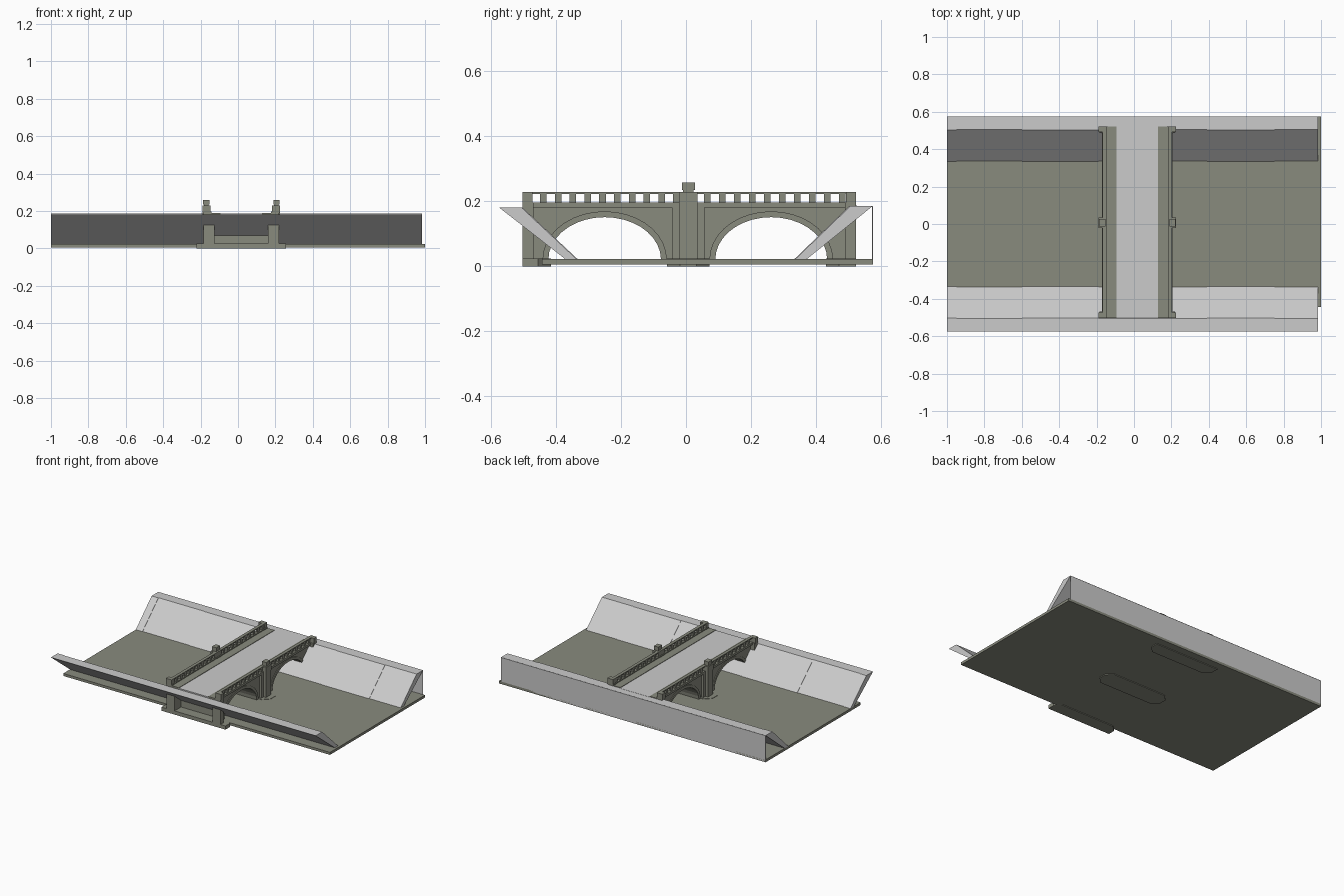
import bpy, bmesh, math

if "Cube" in bpy.data.objects:
    bpy.data.objects.remove(bpy.data.objects["Cube"])

def material(name, rgb):
    m = bpy.data.materials.new(name)
    m.diffuse_color = (*rgb, 1)
    m.use_nodes = True
    m.node_tree.nodes["Principled BSDF"].inputs["Base Color"].default_value = m.diffuse_color
    return m

STONE = material("weathered stone", (0.25, 0.256, 0.208))
GREY = material("pale concrete", (0.60, 0.60, 0.60))

def finish(name, bm, mat):
    bmesh.ops.recalc_face_normals(bm, faces=bm.faces)
    me = bpy.data.meshes.new(name)
    bm.to_mesh(me)
    bm.free()
    me.materials.append(mat)
    ob = bpy.data.objects.new(name, me)
    bpy.context.collection.objects.link(ob)
    return ob

def add_prism(bm, pts, a, b, axis="x"):
    """Extrude a closed profile: (y, z) along x, or (x, y) along z."""
    put = (lambda p, d: (d, p[0], p[1])) if axis == "x" else (lambda p, d: (p[0], p[1], d))
    lo = [bm.verts.new(put(p, a)) for p in pts]
    hi = [bm.verts.new(put(p, b)) for p in pts]
    bm.faces.new(lo)
    bm.faces.new(hi[::-1])
    n = len(pts)
    for i in range(n):
        bm.faces.new((lo[i], lo[(i + 1) % n], hi[(i + 1) % n], hi[i]))

def add_box(bm, x0, x1, y0, y1, z0, z1):
    add_prism(bm, [(y0, z0), (y1, z0), (y1, z1), (y0, z1)], min(x0, x1), max(x0, x1))

def box(name, mat, *dims):
    bm = bmesh.new()
    add_box(bm, *dims)
    return finish(name, bm, mat)

CX = 0.0175            # bridge centre line
Y0, Y1 = -0.502, 0.522  # bridge ends
MID = 0.007            # central pier
ARCHES = [(-0.25, 0.173), (0.262, 0.172)]
FLOOR = 0.021

# river bed
box("river_bed", STONE, -1, 1, -0.443, 0.575, 0.005, 0.022)

# sloping banks, in panels set slightly in and out so the seams show
SEAMS = [-1, -0.95, -0.6, -0.19, 0.39, 0.75, 0.985]
for side, label, top in ((-1, "front", 0.181), (1, "back", 0.186)):
    bm = bmesh.new()
    for i in range(len(SEAMS) - 1):
        d = 0.003 * (i % 2)
        prof = [(side * 0.575, top), (side * (0.503 + d), top),
                (side * (0.332 + d), FLOOR), (side * 0.370, FLOOR)]
        add_prism(bm, prof, SEAMS[i], SEAMS[i + 1])
    finish(label + "_bank", bm, GREY)
box("back_retaining_wall", GREY, -1, 0.985, 0.572, 0.575, 0.006, 0.185)

def arch_points(c, a, b=0.130, n=18):
    """Half ellipse from its +y foot to its -y foot."""
    return [(c + a * math.cos(math.pi * i / n), FLOOR + b * math.sin(math.pi * i / n))
            for i in range(n + 1)]

def arched_wall(bm, y0, y1, x0, x1, top=0.182):
    pts = [(y0, FLOOR), (y0, top), (y1, top), (y1, FLOOR)]
    for c, a in reversed(ARCHES):
        pts += arch_points(c, a)
    add_prism(bm, pts, min(x0, x1), max(x0, x1))

# arched vault under the deck
bm = bmesh.new()
arched_wall(bm, -0.432, 0.445, CX - 0.142, CX + 0.142)
finish("arch_vault", bm, STONE)

# roadway
box("roadway", GREY, CX - 0.111, CX + 0.111, Y0, Y1 + 0.004, 0.176, 0.187)

for s, label in ((-1, "left"), (1, "right")):
    def X(o):
        return CX + s * o

    # outer arched wall
    bm = bmesh.new()
    arched_wall(bm, Y0, Y1, X(0.142), X(0.172))
    finish(label + "_arch_wall", bm, STONE)

    # raised arch rings
    bm = bmesh.new()
    for c, a in ARCHES:
        ring = arch_points(c, a) + arch_points(c, a + 0.018, 0.148)[::-1]
        add_prism(bm, ring, min(X(0.17), X(0.177)), max(X(0.17), X(0.177)))
    finish(label + "_arch_rings", bm, STONE)

    # pavement and cornice
    box(label + "_pavement", STONE, X(0.11), X(0.168), Y0, Y1, 0.176, 0.190)
    box(label + "_cornice", STONE, X(0.162), X(0.188), Y0, Y1, 0.181, 0.196)

    # piers rising from the footings
    bm = bmesh.new()
    add_box(bm, X(0.16), X(0.207), MID - 0.028, MID + 0.028, FLOOR, 0.196)
    add_box(bm, X(0.16), X(0.188), MID - 0.05, MID + 0.05, FLOOR, 0.182)
    for y0, y1 in ((Y0, Y0 + 0.033), (Y1 - 0.033, Y1)):
        add_box(bm, X(0.16), X(0.203), y0, y1, FLOOR, 0.196)
    finish(label + "_piers", bm, STONE)

    # parapet: balusters and top rail
    bm = bmesh.new()
    for a, b in ((Y0 + 0.03, MID - 0.025), (MID + 0.025, Y1 - 0.03)):
        n = 10
        step = (b - a) / n
        for i in range(n):
            y = a + step * (i + 0.5)
            add_box(bm, X(0.167), X(0.181), y + 0.001, y + 0.021, 0.194, 0.223)
    add_box(bm, X(0.164), X(0.185), Y0, Y1, 0.222, 0.229)
    finish(label + "_parapet", bm, STONE)

    # end posts and taller middle post
    bm = bmesh.new()
    for y0, y1 in ((Y0, Y0 + 0.03), (Y1 - 0.03, Y1)):
        add_box(bm, X(0.164), X(0.207), y0, y1, 0.19, 0.229)
    add_box(bm, X(0.166), X(0.208), MID - 0.028, MID + 0.028, 0.19, 0.229)
    add_box(bm, X(0.175), X(0.200), MID - 0.016, MID + 0.016, 0.229, 0.236)
    add_box(bm, X(0.171), X(0.204), MID - 0.020, MID + 0.020, 0.234, 0.258)
    finish(label + "_posts", bm, STONE)

# elongated footings with cut corners
def footing(name, y0, y1, cut_lo, cut_hi):
    w, c = 0.24, 0.04
    pts = []
    for s in (1, -1):
        lo = [(CX + s * (w - c), y0), (CX + s * w, y0 + c)] if cut_lo else [(CX + s * w, y0)]
        hi = [(CX + s * w, y1 - c), (CX + s * (w - c), y1)] if cut_hi else [(CX + s * w, y1)]
        pts += (lo + hi) if s == 1 else (lo + hi)[::-1]
    bm = bmesh.new()
    add_prism(bm, pts, 0.0, 0.0245, "z")
    finish(name, bm, STONE)

footing("middle_footing", MID - 0.065, MID + 0.065, True, True)
footing("front_footing", Y0, -0.415, False, True)
footing("back_footing", 0.430, Y1, True, False)
